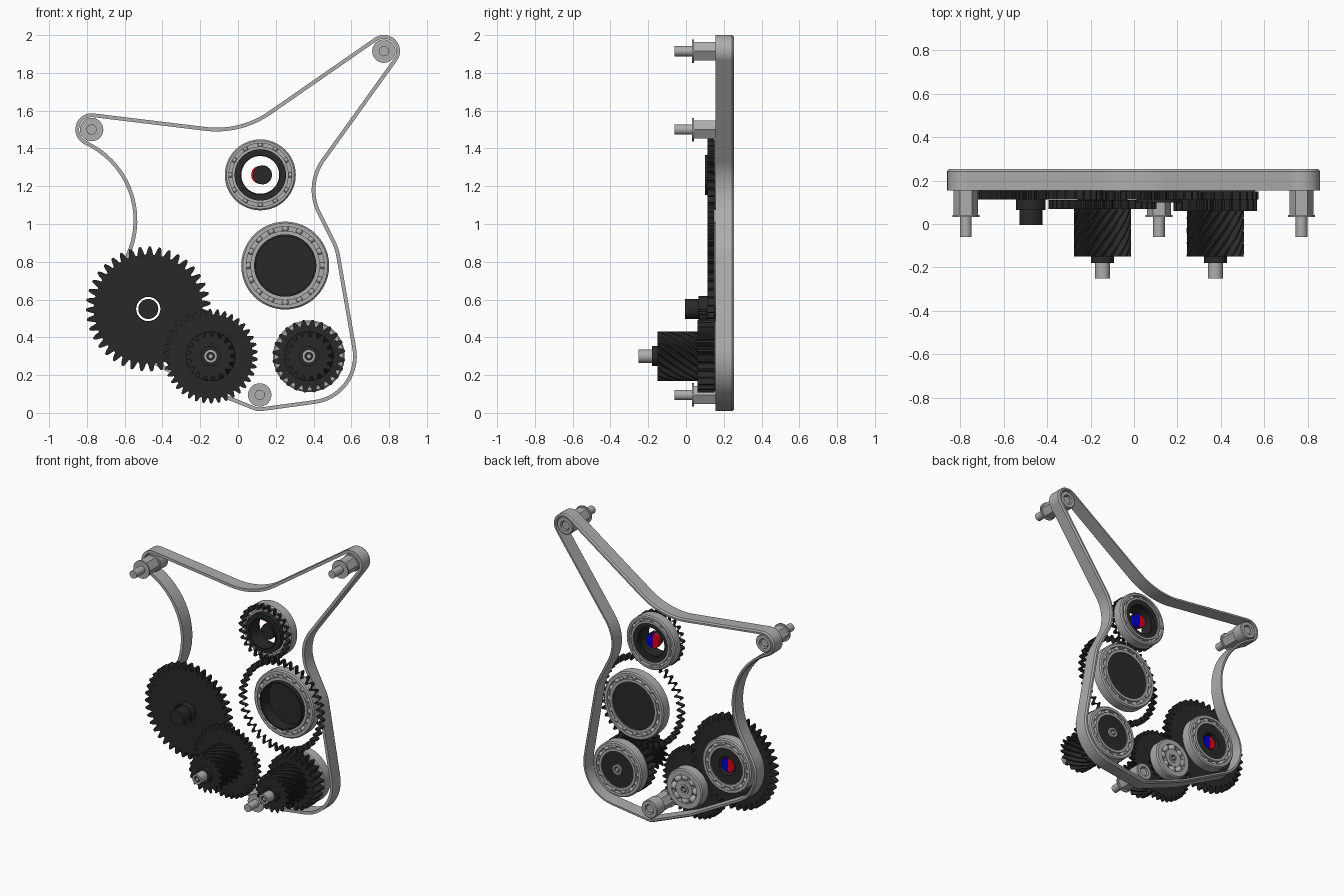
import bpy, bmesh, math
from math import cos, sin, tau, pi

if "Cube" in bpy.data.objects:
    bpy.data.objects.remove(bpy.data.objects["Cube"])


def material(name, rgb):
    m = bpy.data.materials.new(name)
    m.use_nodes = True
    m.diffuse_color = (*rgb, 1)
    m.node_tree.nodes["Principled BSDF"].inputs["Base Color"].default_value = (*rgb, 1)
    return m


METAL = material("light_metal", (0.42, 0.42, 0.42))
BLACK = material("black_plastic", (0.022, 0.022, 0.022))
RED = material("magnet_red", (0.75, 0.0, 0.01))
BLUE = material("magnet_blue", (0.0, 0.0, 0.75))
parts = []


def finish(name, bm, mat):
    bmesh.ops.recalc_face_normals(bm, faces=bm.faces)
    mesh = bpy.data.meshes.new(name)
    bm.to_mesh(mesh)
    bm.free()
    mesh.materials.append(mat)
    ob = bpy.data.objects.new(name, mesh)
    bpy.context.collection.objects.link(ob)
    parts.append(ob)
    return ob


def loft(name, rings, mat, closed=True, caps=False):
    """Skin a series of equal closed loops."""
    bm = bmesh.new()
    loops = [[bm.verts.new(p) for p in ring] for ring in rings]
    n = len(loops[0])
    pairs = list(zip(loops, loops[1:]))
    if closed:
        pairs.append((loops[-1], loops[0]))
    for a, b in pairs:
        for i in range(n):
            j = (i + 1) % n
            bm.faces.new((a[i], a[j], b[j], b[i]))
    if caps:
        bm.faces.new(loops[0])
        bm.faces.new(loops[-1])
    return finish(name, bm, mat)


def circle(c, r, y, n=48):
    return [(c[0] + r * cos(tau * i / n), y, c[1] + r * sin(tau * i / n)) for i in range(n)]


def tube(name, c, r_in, r_out, y0, y1, mat, ch=0.0, n=48):
    prof = [(r_in, y0), (r_out - ch, y0), (r_out, y0 + ch),
            (r_out, y1 - ch), (r_out - ch, y1), (r_in, y1)]
    if not ch:
        prof = [prof[0], prof[1], prof[4], prof[5]]
    return loft(name, [circle(c, r, y, n) for r, y in prof], mat)


def disc(name, c, r, y0, y1, mat, n=48):
    return loft(name, [circle(c, r, y0, n), circle(c, r, y1, n)], mat, False, True)


def tooth_loop(c, teeth, root, tip, y, turn=0.0, flat=None):
    mid = root + (tip - root) * 0.6
    shape = [(0, root), (.2, root), (.34, mid), (.48, tip), (.7, tip), (.84, mid)]
    pts = []
    for k in range(teeth):
        for f, r in shape:
            a = tau * (k + f) / teeth - turn
            r = flat or r
            pts.append((c[0] + r * cos(a), y, c[1] + r * sin(a)))
    return pts


def gear(name, c, teeth, root, tip, y0, y1, bore, twist=0.0):
    steps = 10 if twist else 1
    rings = []
    for s in range(steps + 1):
        t = s / steps
        rings.append(tooth_loop(c, teeth, root, tip, y0 + (y1 - y0) * t, twist * t))
    rings.append(tooth_loop(c, teeth, root, tip, y1, twist, bore))
    rings.append(tooth_loop(c, teeth, root, tip, y0, 0, bore))
    return loft(name, rings, BLACK)


def tooth_band(name, c, teeth, root, tip, y0, y1):
    return loft(name, [tooth_loop(c, teeth, root, tip, y) for y in (y0, y1)], BLACK, False)


def bearing(name, c, r_in, r_out, balls, y0=0.15, y1=0.23):
    w = r_out - r_in
    tube(name + "_outer_race", c, r_out - w * .4, r_out, y0, y1, METAL, 0.008)
    tube(name + "_inner_race", c, r_in, r_in + w * .28, y0, y1, METAL)
    mid, ym = r_in + w * .45, (y0 + y1) / 2
    tube(name + "_cage", c, mid - w * .25, mid + w * .25, ym - .012, ym + .012, METAL)
    bm = bmesh.new()
    for i in range(balls):
        a = tau * i / balls
        for y in (y0 + .02, y1 - .02):
            made = bmesh.ops.create_uvsphere(bm, u_segments=12, v_segments=8, radius=w * .26)
            bmesh.ops.translate(bm, verts=made["verts"],
                                vec=(c[0] + mid * cos(a), y, c[1] + mid * sin(a)))
    finish(name + "_balls", bm, METAL)


def magnet(name, c, r, y0, y1):
    ob = disc(name, c, r, y0, y1, RED)
    ob.data.materials.append(BLUE)
    bm = bmesh.new()
    bm.from_mesh(ob.data)
    bmesh.ops.bisect_plane(bm, geom=bm.verts[:] + bm.edges[:] + bm.faces[:],
                           plane_co=(c[0], 0, 0), plane_no=(1, 0, 0))
    for f in bm.faces:
        f.material_index = int(f.calc_center_median().x > c[0])
    bm.to_mesh(ob.data)
    bm.free()


# Axis centres (x, z)
right_axis, mid_axis, left_axis = (-.475, .55), (-.145, .30), (.375, .30)
big_axis, top_axis = (.25, .78), (.118, 1.26)
bolts = {"upper_left": (.772, 1.915), "upper_right": (-.775, 1.5), "bottom": (.115, .095)}

# Outline wall: a band running round circles; negative radius curves inward
belt = [(*bolts["upper_left"], .086), (-.114, 1.995, -.485), (*bolts["upper_right"], .086),
        (-.993, 1.02, -.44), (*right_axis, .245), (*mid_axis, .18), (*bolts["bottom"], .086),
        (*left_axis, .254), (*big_axis, .295), (.67, 1.18, -.26)]


def tangent(a, b):
    dx, dz = b[0] - a[0], b[1] - a[1]
    ratio = (a[2] - b[2]) / math.hypot(dx, dz)
    return math.atan2(dz, dx) - math.acos(max(-1, min(1, ratio)))


def wall_ring(inset, y):
    pts = []
    for i, c in enumerate(belt):
        a = tangent(belt[i - 1], c)
        b = tangent(c, belt[(i + 1) % len(belt)])
        sweep = (b - a + pi) % tau - pi
        for k in range(17):
            t = a + sweep * k / 16
            r = c[2] - inset
            pts.append((c[0] + r * cos(t), y, c[1] + r * sin(t)))
    return pts


wall = [(0, .155), (0, .243), (.008, .254), (.02, .254), (.02, .155)]
loft("outline_wall", [wall_ring(d, y) for d, y in wall], METAL)

# Mounting bolts with hex standoffs
for side, c in bolts.items():
    disc(side + "_bolt_pin", c, .027, -.06, .235, METAL, 24)
    tube(side + "_bolt_flange", c, .027, .062, .032, .042, METAL, n=32)
    tube(side + "_hex_standoff", c, .026, .056, .042, .155, METAL, n=6)
    tube(side + "_bolt_sleeve", c, .034, .062, .155, .245, METAL, 0.005, 32)

# Two front shafts with helical pinions
for side, c in (("middle", mid_axis), ("left", left_axis)):
    gear(side + "_helical_pinion", c, 17, .105, .132, -.15, .068, .03, 1.4)
    tube(side + "_collar", c, .03, .053, -.18, -.15, BLACK)
    tube(side + "_shaft", c, .021, .035, -.252, .235, METAL, n=32)
    disc(side + "_shaft_core", c, .0215, -.24, .225, BLACK, 24)
    disc(side + "_shaft_pin", c, .012, -.248, .232, METAL, 16)

gear("middle_gear", mid_axis, 38, .222, .25, .068, .11, .03)
gear("middle_rear_pinion", mid_axis, 15, .09, .115, .11, .155, .03)
bearing("middle_bearing", mid_axis, .035, .14, 8)

gear("left_gear", left_axis, 24, .16, .193, .06, .15, .03)
bearing("left_bearing", left_axis, .125, .19, 14)
tube("left_hub", left_axis, .03, .125, .15, .222, BLACK)

# Large right gear with hollow hub and end magnet
gear("right_gear", right_axis, 39, .288, .33, .113, .155, .064)
tube("right_gear_sleeve", right_axis, .064, .068, .065, .115, BLACK)
disc("right_gear_shaft", right_axis, .053, -.005, .19, BLACK)
tube("right_hub", right_axis, .064, .125, .155, .222, BLACK)
magnet("right_magnet", right_axis, .048, .19, .21)
bearing("right_bearing", right_axis, .125, .19, 14)

# Large open tooth band with cup-shaped hub
tooth_band("big_tooth_band", big_axis, 39, .283, .325, .113, .15)
bearing("big_bearing", big_axis, .165, .233, 16)
cup = [(.165, .12), (.165, .222), (.02, .222), (.02, .205), (.155, .205), (.155, .12)]
loft("big_hub_cup", [circle(big_axis, r, y) for r, y in cup], BLACK)
disc("big_hub_floor", big_axis, .021, .205, .222, BLACK)

# Small upper tooth band with open hub and magnet
tooth_band("top_tooth_band", top_axis, 24, .16, .193, .113, .15)
bearing("top_bearing", top_axis, .135, .188, 12)
tube("top_hub", top_axis, .105, .136, .113, .222, BLACK)
tube("top_hub_lip", top_axis, .1, .106, .1, .2, BLACK)
disc("top_magnet_holder", (top_axis[0] + .012, top_axis[1]), .05, .14, .17, BLACK)
magnet("top_magnet", top_axis, .048, .17, .2)

# Smooth curved sides, keep edges sharp
bpy.ops.object.select_all(action="DESELECT")
for ob in parts:
    ob.select_set(True)
bpy.context.view_layer.objects.active = parts[0]
bpy.ops.object.shade_smooth_by_angle(angle=math.radians(35))
